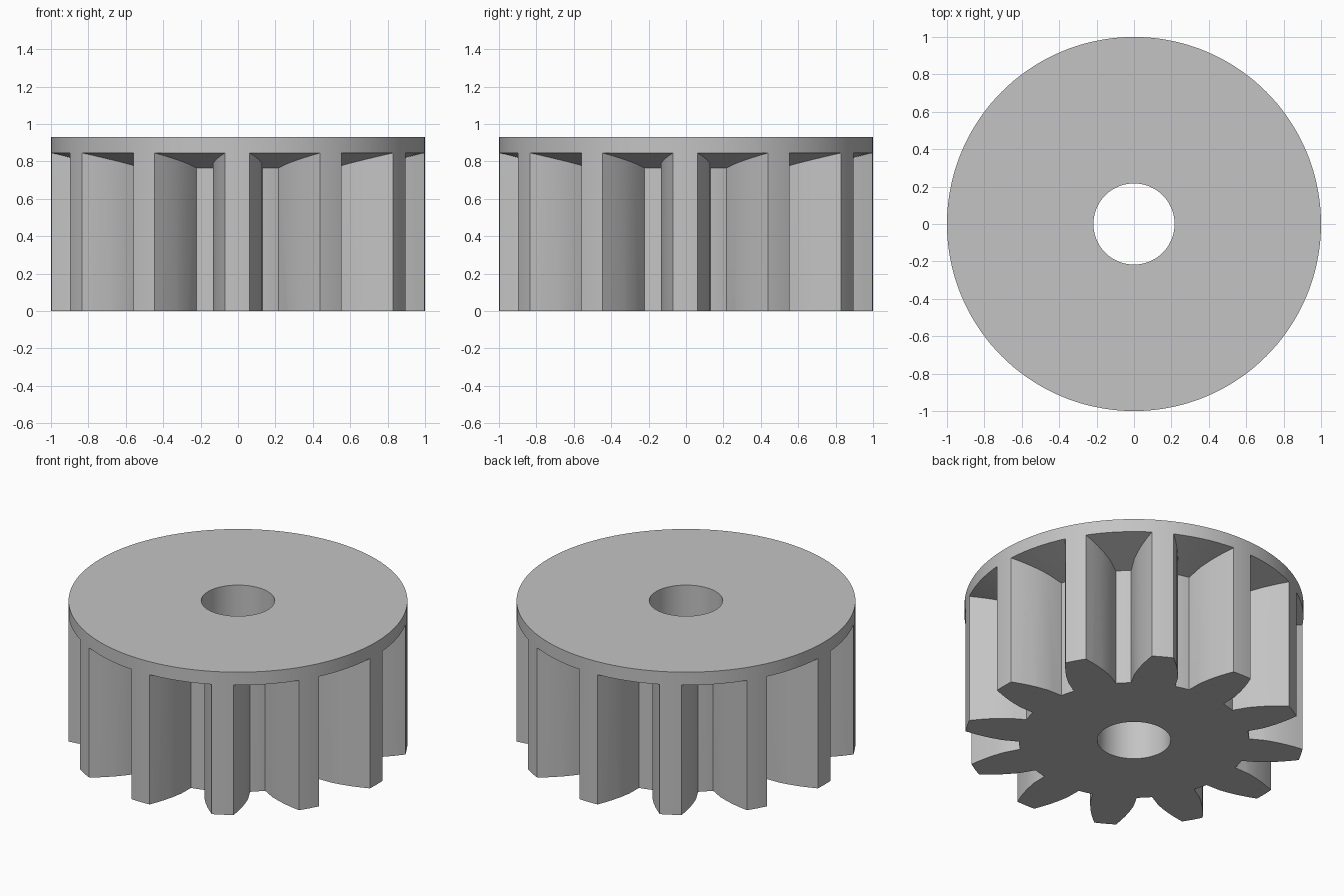
import bpy, bmesh
from math import sin, cos, asin, radians, tau

if "Cube" in bpy.data.objects:
    bpy.data.objects.remove(bpy.data.objects["Cube"], do_unlink=True)

HEIGHT, BORE, ROOT, TEETH = 0.93, 0.217, 0.68, 12
SEGMENTS, COLUMNS = 144, 6
TWIST = radians(-0.2)
# Tooth flank: radius and half the tooth width there
FLANK = [(ROOT, 0.132), (0.78, 0.13), (0.85, 0.116), (0.9, 0.102),
         (0.95, 0.085), (1.0, 0.065), (1.06, 0.04)]

steel = bpy.data.materials.new("plain_grey")
steel.use_nodes = True
grey = (0.55, 0.55, 0.55, 1)
steel.diffuse_color = grey
steel.node_tree.nodes["Principled BSDF"].inputs["Base Color"].default_value = grey


def add_object(name, bm):
    bmesh.ops.recalc_face_normals(bm, faces=bm.faces)
    mesh = bpy.data.meshes.new(name)
    bm.to_mesh(mesh)
    bm.free()
    mesh.materials.append(steel)
    obj = bpy.data.objects.new(name, mesh)
    bpy.context.collection.objects.link(obj)
    return obj


# Bored cylindrical blank, a rectangle turned about the axis
bm = bmesh.new()
section = [(BORE, 0), (1, 0), (1, HEIGHT), (BORE, HEIGHT)]
rings = [[bm.verts.new((r * cos(tau * i / SEGMENTS), r * sin(tau * i / SEGMENTS), z))
          for i in range(SEGMENTS)] for r, z in section]
for k, ring in enumerate(rings):
    nxt = rings[(k + 1) % len(rings)]
    for i in range(SEGMENTS):
        j = (i + 1) % SEGMENTS
        bm.faces.new((ring[i], ring[j], nxt[j], nxt[i]))
gear = add_object("pinion_gear", bm)

# Tooth gaps, with a conical ceiling under the flange
bm = bmesh.new()
for t in range(TEETH):
    mid = tau * (t + 0.5) / TEETH + TWIST
    grids = []
    for top in (False, True):
        grid = []
        for r, half_width in FLANK:
            half = tau / TEETH / 2 - asin(half_width / r)
            z = 0.765 + (r - ROOT) * 0.25 if top else -0.1
            angles = [mid + half * (2 * c / COLUMNS - 1) for c in range(COLUMNS + 1)]
            grid.append([bm.verts.new((r * cos(a), r * sin(a), z)) for a in angles])
        for a, b in zip(grid, grid[1:]):
            for c in range(COLUMNS):
                bm.faces.new((a[c], a[c + 1], b[c + 1], b[c]))
        grids.append(grid)
    loops = [g[0] + [row[-1] for row in g[1:-1]] + g[-1][::-1]
             + [row[0] for row in g[-2:0:-1]] for g in grids]
    low, high = loops
    for i in range(len(low)):
        j = (i + 1) % len(low)
        bm.faces.new((low[i], low[j], high[j], high[i]))
cutter = add_object("gap_cutter", bm)
cutter.hide_render = True

# Cut the gaps from the blank
cut = gear.modifiers.new("tooth_gaps", "BOOLEAN")
cut.operation = "DIFFERENCE"
cut.solver = "EXACT"
cut.object = cutter
bpy.ops.object.select_all(action="DESELECT")
gear.select_set(True)
bpy.context.view_layer.objects.active = gear
bpy.ops.object.modifier_apply(modifier=cut.name)
bpy.data.objects.remove(cutter, do_unlink=True)
bpy.ops.object.shade_smooth_by_angle(angle=radians(25))
